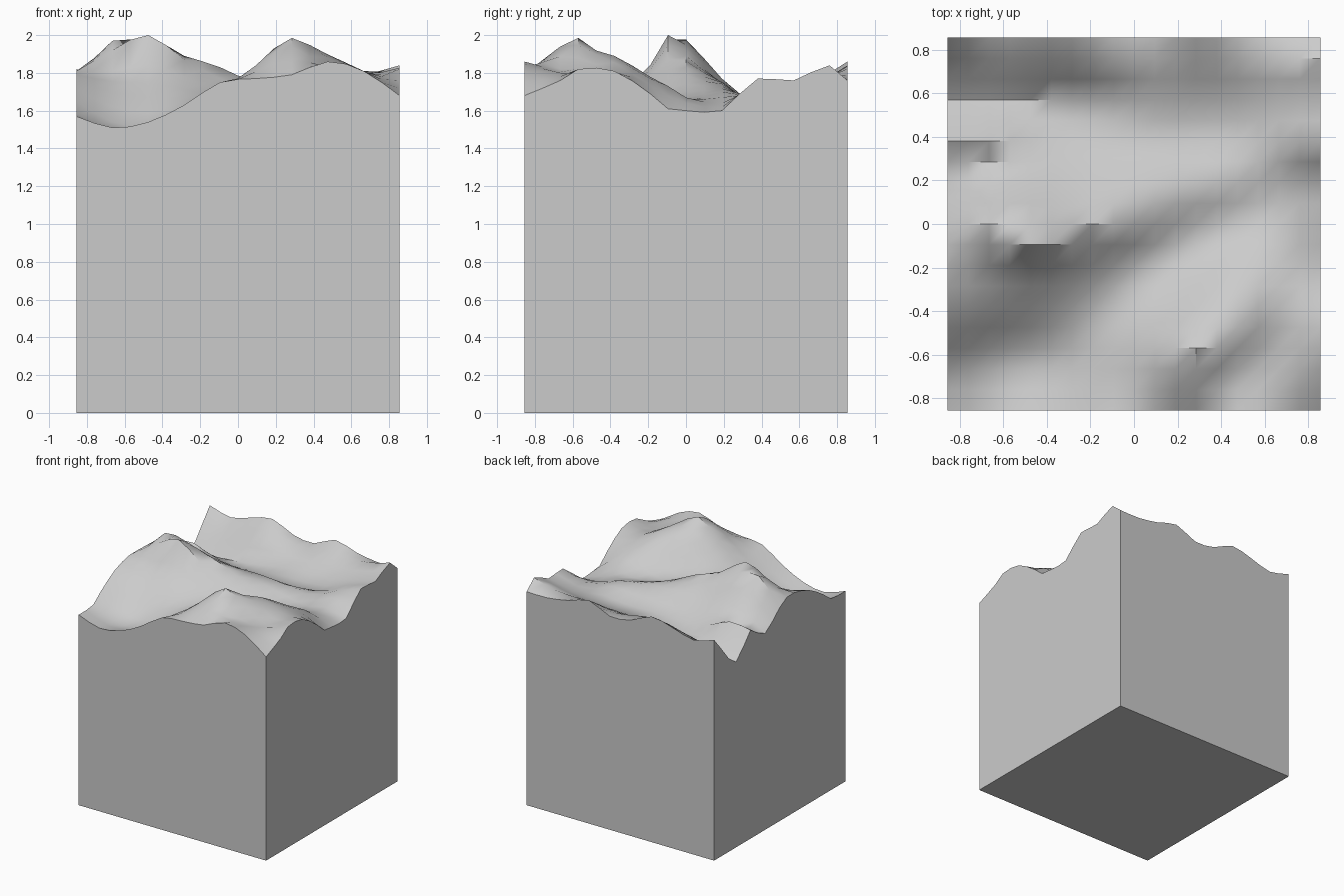
import bpy, bmesh, math

if "Cube" in bpy.data.objects:
    bpy.data.objects.remove(bpy.data.objects["Cube"])

HALF = 0.855      # half width of the block
CELLS = 18        # surface cells per side
STEP = 2 * HALF / CELLS

# Control heights (hundredths of a unit): each row is a west-east section at a given y
COLS = [-HALF + 2 * STEP * i for i in range(10)]
SECTIONS = {
    -0.855: (157, 151, 154, 163, 175, 177, 179, 186, 181, 168),
    -0.665: (158, 150, 149, 157, 170, 184, 194, 182, 180, 176),
    -0.57:  (165, 154, 152, 158, 168, 184, 198.5, 188, 178, 182),
    -0.38:  (176, 170, 167, 166, 165, 172, 182, 189, 181, 181),
    -0.19:  (181, 181, 184, 178, 170, 165, 170, 177, 177, 169),
    -0.095: (181, 192, 200, 187, 177, 168, 165, 170, 173, 161),
    0.0:    (176, 197, 195, 189, 183, 174, 167, 165, 167, 160),
    0.19:   (162, 174, 177, 174, 175, 175, 173, 170, 164, 160),
    0.285:  (166, 168, 169, 168, 167, 168, 168, 169, 168, 169),
    0.38:   (172, 174, 166, 163, 163, 163, 163, 165, 171, 177),
    0.57:   (153, 156, 158, 160, 163, 166, 166, 168, 172, 176),
    0.76:   (171, 172, 176, 180, 178, 175, 178, 178, 179, 184),
    0.855:  (182, 177, 182, 186, 178, 176, 184, 179, 176, 176),
}
ROWS = list(SECTIONS)


def spline(xs, ys, x):
    """Smooth curve through the points (xs, ys), evaluated at x."""
    n = len(xs)
    i = max(k for k in range(n - 1) if k == 0 or xs[k] <= x + 1e-6)

    def slope(k):
        a, b = max(k - 1, 0), min(k + 1, n - 1)
        return (ys[b] - ys[a]) / (xs[b] - xs[a])

    h = xs[i + 1] - xs[i]
    t = (x - xs[i]) / h
    return ((2*t**3 - 3*t**2 + 1) * ys[i] + (t**3 - 2*t**2 + t) * h * slope(i)
            + (3*t**2 - 2*t**3) * ys[i + 1] + (t**3 - t**2) * h * slope(i + 1))


def height(x, y):
    return min(2.0, spline(ROWS, [spline(COLS, SECTIONS[r], x) for r in ROWS], y) / 100)


# Terrain surface
bm = bmesh.new()
bmesh.ops.create_grid(bm, x_segments=CELLS, y_segments=CELLS, size=HALF)
for v in bm.verts:
    v.co.z = height(v.co.x, v.co.y)

# Straight walls down to the ground, then the flat base
rim = [e for e in bm.edges if e.is_boundary]
walls = bmesh.ops.extrude_edge_only(bm, edges=rim)["geom"]
for v in walls:
    if isinstance(v, bmesh.types.BMVert):
        v.co.z = 0
base = [e for e in bm.edges if e.is_boundary]
bmesh.ops.contextual_create(bm, geom=base)
bmesh.ops.recalc_face_normals(bm, faces=bm.faces)

mesh = bpy.data.meshes.new("terrain_block")
bm.to_mesh(mesh)
bm.free()
block = bpy.data.objects.new("terrain_block", mesh)
bpy.context.collection.objects.link(block)

# Smooth hills, crisp rim
bpy.context.view_layer.objects.active = block
block.select_set(True)
bpy.ops.object.shade_smooth_by_angle(angle=math.radians(45))
